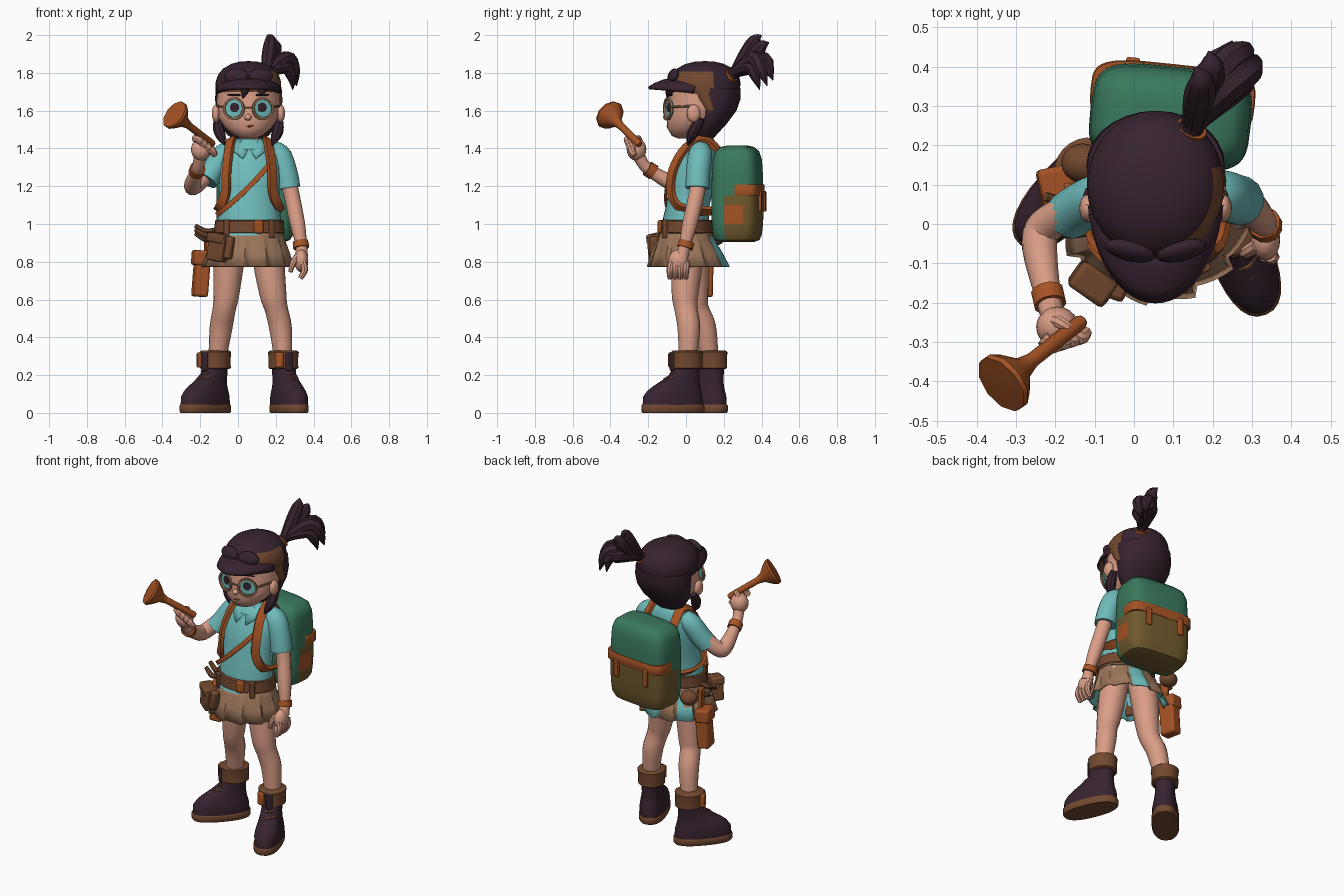
import bpy, bmesh, math
from mathutils import Vector, Matrix

COLOURS = dict(skin=(.70, .34, .24), teal=(.16, .50, .50), purple=(.038, .017, .029), brown=(.17, .065, .028),
               orange=(.38, .087, .018), tan=(.33, .18, .10), green=(.042, .19, .11), olive=(.16, .10, .026))
MATS = {}
for k, c in COLOURS.items():
    MATS[k] = bpy.data.materials.new(k)
    MATS[k].diffuse_color = (*c, 1)


def make(name, verts, faces, mat):
    me = bpy.data.meshes.new(name)
    me.from_pydata([tuple(v) for v in verts], [], faces)
    bm = bmesh.new()
    bm.from_mesh(me)
    bmesh.ops.recalc_face_normals(bm, faces=bm.faces)
    bm.to_mesh(me)
    bm.free()
    ob = bpy.data.objects.new(name, me)
    bpy.context.collection.objects.link(ob)
    me.materials.append(MATS[mat])
    return ob


def skin_rings(name, rings, mat, caps=True):
    n, m = len(rings[0]), len(rings)
    verts = [v for r in rings for v in r]
    faces = [(i*n+k, i*n+(k+1) % n, (i+1)*n+(k+1) % n, (i+1)*n+k) for i in range(m-1) for k in range(n)]
    if caps:
        faces += [tuple(range(n)), tuple(range((m-1)*n, m*n))]
    return make(name, verts, faces, mat)


def loft(name, rows, mat, n=28, p=2, caps=True):
    """Stack of superellipses: rows of z, cx, cy, rx, ry and optional pleat depth."""
    def ring(z, cx, cy, rx, ry, pleat=0):
        out = []
        for k in range(n):
            c, s = math.cos(2*math.pi*k/n), math.sin(2*math.pi*k/n)
            f = 1 + pleat*((k % 6)/2.5 - 1)
            out.append((cx + f*rx*math.copysign(abs(c)**(2/p), c), cy + f*ry*math.copysign(abs(s)**(2/p), s), z))
        return out
    return skin_rings(name, [ring(*r) for r in rows], mat, caps)


def sweep(name, pts, mat, n=12, steps=4, strap=None, centre=None):
    """Tube through x, y, z, radius points, or a flat strap (half width, half thickness) facing off a centre."""
    P = [Vector(p if len(p) == 4 else (*p, 1)) for p in pts]
    Q = [P[0]] + P + [P[-1]]
    path = []
    for i in range(1, len(Q)-2):
        a, b, c, d = Q[i-1:i+3]
        for j in range(steps):
            t = j/steps
            path.append(b if j == 0 else .5*(2*b + (c-a)*t + (2*a-5*b+4*c-d)*t*t + (3*b-a-3*c+d)*t**3))
    path.append(P[-1])
    rings, u = [], None
    for i, q in enumerate(path):
        t = (path[min(i+1, len(path)-1)].xyz - path[max(i-1, 0)].xyz).normalized()
        if strap:
            v = q.xyz - Vector(centre)
            v = (v - t*v.dot(t)).normalized()
            u = t.cross(v)
            rings.append([q.xyz + u*strap[0]*a + v*strap[1]*b for a, b in ((1, 1), (-1, 1), (-1, -1), (1, -1))])
        else:
            u = t.orthogonal() if u is None else u
            u = (u - t*u.dot(t)).normalized()
            v = t.cross(u)
            rings.append([q.xyz + max(q.w, .001)*(u*math.cos(2*math.pi*k/n) + v*math.sin(2*math.pi*k/n)) for k in range(n)])
    return skin_rings(name, rings, mat)


def box(name, loc, s, mat, rot=0, bevel=.012):
    v = [(x*s[0]/2, y*s[1]/2, z*s[2]/2) for x in (-1, 1) for y in (-1, 1) for z in (-1, 1)]
    ob = make(name, v, [(0, 1, 3, 2), (4, 6, 7, 5), (0, 4, 5, 1), (2, 3, 7, 6), (0, 2, 6, 4), (1, 5, 7, 3)], mat)
    place(ob, loc, rot)
    b = ob.modifiers.new("bevel", 'BEVEL')
    b.width, b.segments = bevel, 2
    return ob


def ball(name, loc, r, mat):
    rows = [(loc[2]+r[2]*math.sin(a), loc[0], loc[1], r[0]*math.cos(a), r[1]*math.cos(a))
            for a in [math.radians(-84 + 168*i/10) for i in range(11)]]
    return loft(name, rows, mat, 20)


def paint(ob, mat, rule):
    ob.data.materials.append(MATS[mat])
    for f in ob.data.polygons:
        if rule(f.center, f.normal):
            f.material_index = len(ob.data.materials) - 1


def place(ob, loc, deg):
    ob.location, ob.rotation_euler[2] = loc, math.radians(deg)


# Head, neck, ears, nose and mouth
CX = .055
loft("head", [(1.452, CX, -.005, .03, .035), (1.466, CX, -.005, .072, .07), (1.51, CX, .02, .125, .12), (1.57, CX, .055, .163, .155),
              (1.64, CX, .08, .168, .17), (1.72, CX, .09, .167, .175)], "skin")
sweep("neck", [(.06, .09, 1.38, .06), (.058, .08, 1.5, .052)], "skin")
for s in (-1, 1):
    ball("ear", (CX+s*.172, .04, 1.585), (.022, .036, .047), "skin")
ball("nose", (CX-.002, -.1, 1.565), (.019, .022, .017), "skin")
sweep("mouth", [(.015, -.083, 1.523, .003), (.06, -.099, 1.516, .005), (.11, -.081, 1.532, .003)], "brown", 6)


# Glasses and eyes
def disc(name, c, r, mat, tilt, inner=.0005, depth=.008):
    prof = [(inner, -depth), (r, -depth), (r, depth), (inner, depth), (inner, -depth)]
    n = 24
    rings = [[(q*math.cos(2*math.pi*k/n), y, q*math.sin(2*math.pi*k/n)) for k in range(n)] for q, y in prof]
    place(skin_rings(name, rings, mat, False), c, tilt)


for s in (-1, 1):
    x, tilt = CX + s*.077, s*20
    disc("glasses_rim", (x, -.096, 1.61), .06, "tan", tilt, .049, .006)
    disc("eye", (x, -.086, 1.612), .047, "teal", tilt, depth=.004)
    disc("pupil", (x-s*.004, -.091, 1.617), .025, "purple", tilt, depth=.003)
    sweep("glasses_arm", [(CX+s*.133, -.075, 1.62, .006), (CX+s*.174, .05, 1.625, .006)], "tan", 6)
    sweep("eyebrow", [(x-s*.035, -.09, 1.683, .005), (x+s*.035, -.073, 1.683, .004)], "purple", 6)
sweep("glasses_bridge", [(CX-.025, -.108, 1.615, .005), (CX+.025, -.108, 1.615, .005)], "tan", 6)

# Hair under the cap
loft("back_hair", [(1.435, CX, .10, .05, .03), (1.47, CX, .105, .11, .055), (1.53, CX, .125, .152, .09), (1.6, CX, .145, .172, .122),
                   (1.66, CX, .15, .176, .138), (1.72, CX, .14, .174, .148)], "purple")
for s in (-1, 1):
    sweep("side_lock", [(CX+s*.163, .08, 1.56, .02), (CX+s*.157, .045, 1.5, .03), (CX+s*.142, .025, 1.455, .024), (CX+s*.125, .01, 1.415, .002)], "purple", 8)
for x, z in ((.025, 1.665), (.115, 1.685)):
    sweep("fringe_lock", [(x+.02, -.07, 1.74, .03), (x+.01, -.09, 1.70, .02), (x, -.1, z, .002)], "purple", 8)

# Ponytail
for tip, mid, r in (((.155, .40, 2.0), (.165, .32, 1.90), .04), ((.19, .44, 1.96), (.18, .35, 1.88), .042), ((.31, .43, 1.73), (.255, .36, 1.875), .042),
                    ((.29, .46, 1.76), (.23, .40, 1.87), .042), ((.25, .465, 1.80), (.20, .38, 1.84), .045), ((.29, .39, 1.71), (.25, .34, 1.83), .035)):
    m, t = Vector(mid), Vector(tip)
    e = m.lerp(t, .55) + Vector((.012, .0, .018))
    sweep("ponytail_lock", [(.14, .21, 1.76, .035), (.15, .255, 1.80, .03), (*m, r), (*e, r*.8), (*t, .002)], "purple", 8)
sweep("hair_tie", [(.14, .23, 1.777, .038), (.148, .245, 1.79, .04)], "orange")

# Cap with side panel, brim and goggles
cap = loft("cap", [(1.685, CX, .105, .17, .178), (1.70, CX, .1, .175, .186), (1.75, CX, .098, .173, .19), (1.77, CX, .098, .168, .186), (1.79, CX, .098, .16, .177), (1.808, CX, .1, .147, .163),
                   (1.825, CX, .1, .13, .145), (1.848, CX, .1, .09, .1), (1.86, CX, .1, .045, .05), (1.862, CX, .1, .005, .005)], "purple", 48)
paint(cap, "brown", lambda c, n: c.z < 1.815 and c.x > .14 and -.08 < c.y < .15 or c.z < 1.73 and c.y < .02)
loft("cap_side_panel", [(1.60, CX+.024, .135, .152, .055), (1.65, CX+.026, .11, .154, .085), (1.71, CX+.026, .09, .152, .1)], "brown")
arc = [math.radians(-82 + 164*i/24) for i in range(25)]
rows = [[(CX+rx*math.sin(a), .08-ry*math.cos(a), z+.04*math.cos(a)) for a in arc]
        for rx, ry, z in ((.15, .15, 1.735), (.168, .2, 1.725), (.174, .25, 1.705), (.172, .282, 1.685))]
brim = make("cap_brim", [v for r in rows for v in r],
            [(i*25+k, i*25+k+1, (i+1)*25+k+1, (i+1)*25+k) for i in range(3) for k in range(24)], "purple")
brim.data.materials.append(MATS["brown"])
if brim.data.polygons[30].normal.z < 0:
    brim.data.flip_normals()
so = brim.modifiers.new("thickness", 'SOLIDIFY')
so.thickness, so.material_offset = .014, 1
for s in (-1, 1):
    g = ball("goggle_lens", (0, 0, 0), (.066, .024, .04), "purple")
    place(g, (CX+s*.066, -.068, 1.785), s*14)
    g.rotation_euler[0] = -.35

# Shirt, collar and sleeves
loft("shirt", [(.92, .06, .0, .165, .125), (1.03, .06, .0, .168, .122), (1.1, .06, .01, .158, .115), (1.2, .06, .03, .16, .12), (1.3, .06, .045, .165, .117),
               (1.37, .06, .065, .16, .1), (1.42, .06, .08, .12, .085), (1.45, .06, .085, .068, .062)], "teal")
for s in (-1, 1):
    v = [(.06+s*a, b, c) for a, b, c in ((.005, -.02, 1.395), (.035, -.06, 1.35), (.1, -.005, 1.40), (.075, .1, 1.46), (.05, .03, 1.45))]
    collar = make("collar_flap", v, [(0, 1, 2, 4), (2, 3, 4)], "teal")
    collar.modifiers.new("thickness", 'SOLIDIFY').thickness = .01
sweep("left_sleeve", [(.16, .08, 1.39, .05), (.215, .075, 1.365, .064), (.25, .065, 1.28, .064), (.268, .06, 1.19, .064)], "teal", 14)
sweep("right_sleeve", [(-.04, .08, 1.39, .05), (-.085, .07, 1.36, .06), (-.132, .045, 1.285, .062), (-.168, .02, 1.23, .062)], "teal", 14)

# Arms, hands and bracelets
sweep("left_arm", [(.26, .065, 1.25, .045), (.285, .055, 1.15, .043), (.315, .02, 1.0, .041), (.335, -.005, .89, .031), (.336, -.02, .83, .035)], "skin")
sweep("right_arm", [(-.14, .045, 1.29, .045), (-.225, -.005, 1.205, .046), (-.24, -.06, 1.21, .045), (-.215, -.2, 1.29, .032), (-.2, -.25, 1.36, .034)], "skin")
ball("left_palm", (.335, -.04, .805), (.037, .053, .06), "skin")
for i in range(4):
    y = -.085 + i*.028
    sweep("left_finger", [(.345, y+.006, .8, .018), (.352, y, .755, .018), (.33, y, .712, .013)], "skin", 8)
sweep("left_thumb", [(.315, -.055, .83, .018), (.29, -.07, .79, .017), (.278, -.075, .745, .011)], "skin", 8)
ball("right_palm", (-.195, -.262, 1.395), (.054, .052, .06), "skin")
for i in range(4):
    d = Vector((-.022, -.007, .018))*(i-1.5)
    sweep("right_finger", [(-.2+d.x, -.28+d.y, 1.425+d.z, .018), (-.172+d.x, -.3+d.y, 1.42+d.z, .02), (-.155+d.x, -.285+d.y, 1.39+d.z, .016)], "skin", 8)
sweep("right_thumb", [(-.215, -.245, 1.41, .018), (-.19, -.25, 1.45, .017), (-.165, -.265, 1.455, .013)], "skin", 8)
sweep("left_bracelet", [(.33, .004, .908, .042), (.335, -.006, .874, .044)], "orange")
sweep("right_bracelet", [(-.221, -.17, 1.272, .042), (-.213, -.205, 1.295, .042)], "orange")

# Horn
A, B = Vector((-.13, -.245, 1.42)), Vector((-.34, -.41, 1.583))
sweep("horn", [(*A.lerp(B, t), r) for t, r in ((0, .014), (.04, .02), (.62, .02), (.74, .03), (.86, .064), (.95, .083), (.99, .08), (1, .01))], "orange", 10, 1)

# Skirt and belt
skirt = loft("skirt", [(.965, .06, .0, .172, .13), (.92, .06, .0, .185, .148, .02), (.85, .055, .005, .21, .18, .045), (.775, .052, .012, .232, .208, .06)], "tan", 72, caps=False)
skirt.data.materials.append(MATS["teal"])
for i, f in enumerate(skirt.data.polygons):
    if f.center.y > .13 and (i % 72) % 12 < 6:
        f.material_index = 1
so = skirt.modifiers.new("lining", 'SOLIDIFY')
so.thickness, so.material_offset = .008, 1
paint(loft("shirt_hem", [(.938, .06, .0, .186, .146), (.965, .06, .0, .176, .135)], "tan"), "teal", lambda c, n: c.y < 0 and -.04 < c.x < .09)
loft("belt", [(.95, .06, .0, .182, .138), (.955, .06, .0, .186, .142), (1.017, .06, .0, .182, .138), (1.022, .06, .0, .176, .132)], "brown")
box("belt_buckle", (.11, -.138, .985), (.05, .02, .07), "orange", 12)
for x, y, a in ((.18, -.112, 30), (-.06, -.11, -25)):
    box("belt_loop", (x, y, .975), (.03, .022, .1), "brown", a, .005)

# Belt pouches, holster and tools
for nm, loc, size, a in (("front_pouch", (-.105, -.15, .87), (.10, .07, .135), -35), ("front_pouch_flap", (-.105, -.153, .925), (.107, .077, .05), -35),
                         ("small_pouch", (-.055, -.165, .875), (.06, .05, .12), -20)):
    box(nm, loc, size, "brown", a).rotation_euler[1] = .15
for nm, z, size in (("holster", .73, (.075, .10, .23)), ("holster_flap", .82, (.088, .112, .08))):
    box(nm, (-.195, .09, z), size, "orange", 12).rotation_euler[1] = .08
box("holster_strap", (-.165, .08, .91), (.02, .05, .13), "orange", 12, .005)
ball("canteen", (-.13, .155, .93), (.055, .05, .045), "brown")
for z, y in ((.97, .02), (.93, .05), (.95, -.02)):
    sweep("belt_tool", [(-.12, y, z, .012), (-.17, y, z-.01, .016), (-.225, y+.02, z+.02, .012)], "brown", 8)

# Shoulder straps
loop = [(.16, .19, 1.37), (.155, .1, 1.45), (.165, .0, 1.405), (.18, -.068, 1.29), (.185, -.08, 1.17), (.215, -.035, 1.09), (.222, .08, 1.07), (.17, .19, 1.07)]
for s, nm in ((1, "left_strap"), (-1, "right_strap")):
    sweep(nm, [(.06+s*(x-.06), y, z) for x, y, z in loop], "orange", strap=(.025, .01), centre=(.06, .06, 1.25))
sweep("cross_strap", [(.17, -.06, 1.32), (.1, -.092, 1.24), (.02, -.108, 1.16), (-.06, -.098, 1.09), (-.11, -.05, 1.05)], "orange", strap=(.013, .007), centre=(.06, .06, 1.18))

# Backpack
PACK, TURN = Vector((.093, .272, 0)), -6
pack = loft("backpack", [(.905, 0, 0, .15, .08), (.915, 0, 0, .18, .11), (.945, 0, 0, .198, .122), (1.0, 0, 0, .203, .128), (1.05, 0, 0, .205, .13), (1.1, 0, 0, .205, .13),
                         (1.15, 0, 0, .205, .13), (1.25, 0, 0, .204, .128), (1.34, 0, 0, .2, .122), (1.385, 0, 0, .185, .108), (1.408, 0, 0, .155, .082), (1.416, 0, 0, .1, .045)], "green", 40, 4)
paint(pack, "olive", lambda c, n: c.z < 1.15 and c.y > -.03)
paint(pack, "orange", lambda c, n: 1.0 < c.z < 1.1 and c.x > .15 and abs(c.y) < .05)
place(pack, PACK, TURN)
place(loft("pack_band", [(1.15, 0, .052, .207, .08), (1.155, 0, .052, .21, .083), (1.205, 0, .052, .21, .083), (1.21, 0, .052, .207, .08)], "orange", 40, 4), PACK, TURN)
R = Matrix.Rotation(math.radians(TURN), 3, 'Z')
for x in (-.11, .11):
    box("pack_buckle_strap", PACK + R @ Vector((x, .133, 1.12)), (.035, .016, .11), "orange", TURN, .005)

# Legs
sweep("left_leg", [(.155, .02, .93, .085), (.165, .005, .78, .082), (.187, -.005, .62, .07), (.203, .0, .55, .061), (.225, .015, .45, .06), (.24, .01, .28, .047)], "skin", 16)
sweep("right_leg", [(-.035, .03, .93, .085), (-.05, .04, .78, .08), (-.063, .05, .62, .068), (-.073, .06, .55, .061), (-.09, .1, .45, .06), (-.11, .125, .28, .047)], "skin", 16)

# Boots
for side, loc, turn in (("left", (.242, .0, 0), 22), ("right", (-.123, .132, 0), -42)):
    parts = [loft(side+"_sole", [(0, 0, -.075, .074, .168), (.008, 0, -.075, .08, .174), (.038, 0, -.075, .08, .174), (.044, 0, -.075, .076, .17)], "brown", 28, 2.4),
             loft(side+"_boot", [(.04, 0, -.075, .077, .168), (.085, 0, -.075, .078, .165), (.115, 0, -.068, .073, .15), (.14, 0, -.055, .066, .13), (.175, 0, -.028, .06, .1),
                                 (.21, 0, -.005, .058, .077), (.3, 0, .005, .058, .068)], "purple", 28, 2.3),
             loft(side+"_cuff", [(.232, 0, .005, .07, .078), (.238, 0, .005, .079, .085), (.28, 0, .005, .077, .083), (.322, 0, .005, .082, .086), (.33, 0, .005, .07, .075)], "brown", 24)]
    for z, y in ((.155, -.148), (.18, -.12), (.208, -.086)):
        parts.append(sweep(side+"_lace", [(-.045, y+.035, z-.008, .006), (0, y, z, .008), (.045, y+.035, z+.004, .006)], "brown", 6))
    for ob in parts:
        place(ob, loc, turn)
    box(side+"_boot_tongue", Vector(loc) + Matrix.Rotation(math.radians(turn), 3, 'Z') @ Vector((0, -.068, .272)), (.04, .04, .1), "purple", turn, .008)
    box(side+"_cuff_tab", Vector(loc) + Matrix.Rotation(math.radians(turn), 3, 'Z') @ Vector((-.05, -.062, .28)), (.045, .03, .08), "orange", turn-35, .008)

# Smooth shading with sharp edges kept
for ob in bpy.context.collection.objects:
    ob.select_set(True)
    bpy.context.view_layer.objects.active = ob
bpy.ops.object.shade_smooth_by_angle(angle=math.radians(40))
